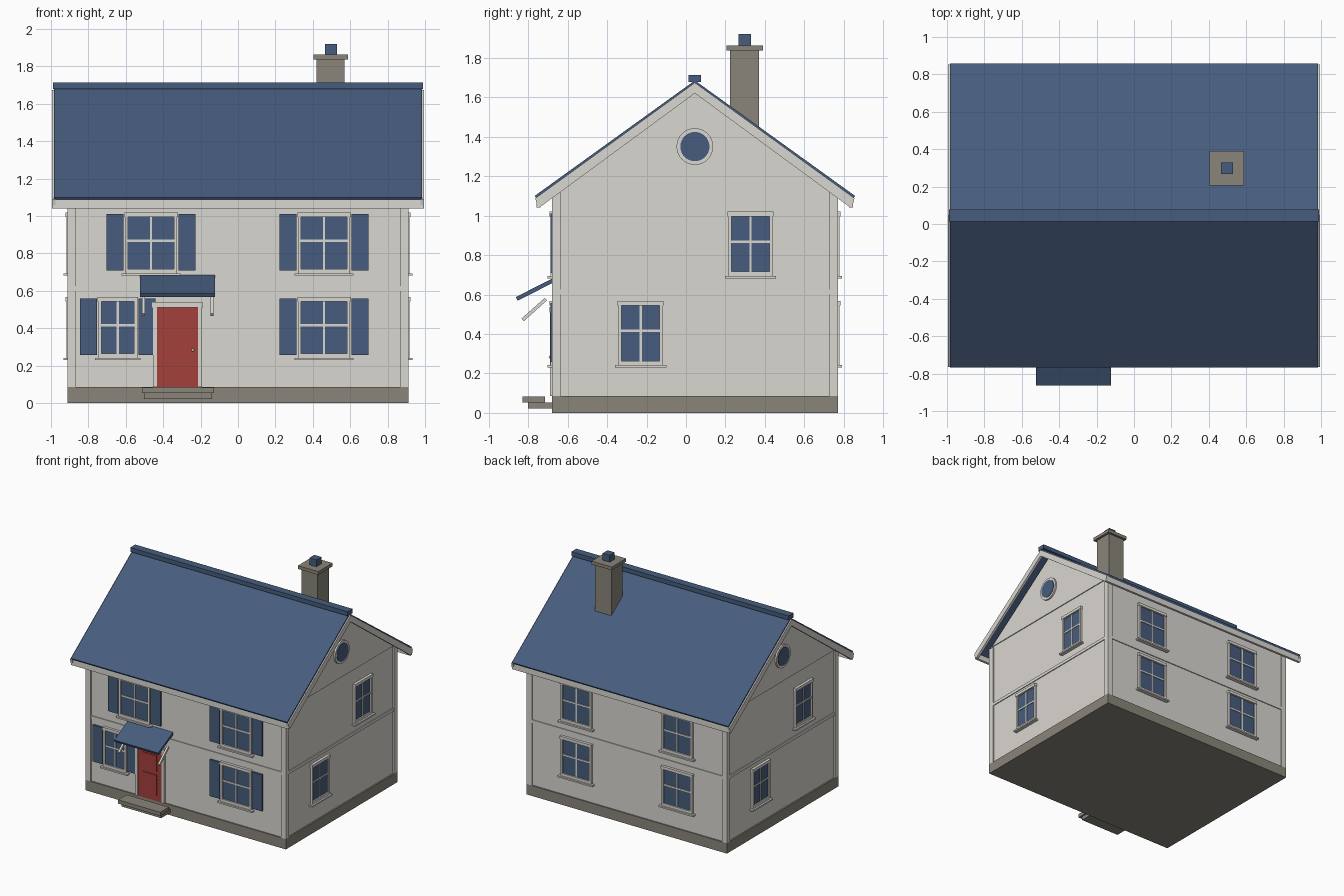
import bpy, bmesh, math
from mathutils import Matrix, Vector

if "Cube" in bpy.data.objects:
    bpy.data.objects.remove(bpy.data.objects["Cube"])


def material(name, rgb):
    m = bpy.data.materials.new(name)
    m.diffuse_color = (*rgb, 1)
    m.use_nodes = True
    m.node_tree.nodes["Principled BSDF"].inputs["Base Color"].default_value = m.diffuse_color
    return m


WHITE = material("warm white", (0.70, 0.68, 0.635))
BLUE = material("slate blue", (0.062, 0.108, 0.205))
RED = material("door red", (0.37, 0.05, 0.042))
STONE = material("stone grey", (0.255, 0.235, 0.195))


def finish(name, bm, mat):
    bmesh.ops.recalc_face_normals(bm, faces=bm.faces)
    me = bpy.data.meshes.new(name)
    bm.to_mesh(me)
    bm.free()
    me.materials.append(mat)
    ob = bpy.data.objects.new(name, me)
    bpy.context.collection.objects.link(ob)
    return ob


def boxes(name, mat, spans, M=Matrix()):
    """One object from boxes given as (x0, x1, y0, y1, z0, z1)."""
    bm = bmesh.new()
    for x0, x1, y0, y1, z0, z1 in spans:
        c = Matrix.Translation(((x0 + x1) / 2, (y0 + y1) / 2, (z0 + z1) / 2))
        s = Matrix.Diagonal((x1 - x0, y1 - y0, z1 - z0, 1))
        bmesh.ops.create_cube(bm, size=1, matrix=M @ c @ s)
    return finish(name, bm, mat)


def prism(name, mat, profile, spans):
    """Extrude a (y, z) profile along x for each (x0, x1)."""
    bm = bmesh.new()
    for x0, x1 in spans:
        f = bm.faces.new([bm.verts.new((x0, y, z)) for y, z in profile])
        g = bmesh.ops.extrude_face_region(bm, geom=[f])
        vs = [v for v in g["geom"] if isinstance(v, bmesh.types.BMVert)]
        bmesh.ops.translate(bm, vec=Vector((x1 - x0, 0, 0)), verts=vs)
    return finish(name, bm, mat)


RIDGE = 0.045
XW, YF, YB = 0.90, -0.67, 0.76

# foundation, walls and gables
boxes("foundation", STONE, [(-0.912, 0.912, -0.68, 0.77, 0, 0.085)])
prism("walls", WHITE, [(YF, 0.08), (YB, 0.08), (YB, 1.14), (RIDGE, 1.65), (YF, 1.14)], [(-XW, XW)])
prism("gable_panels", WHITE, [(-0.655, 1.137), (0.745, 1.137), (RIDGE, 1.64)],
      [(-0.907, -0.89), (0.89, 0.907)])

# corner boards and storey band
boxes("corner_boards", WHITE, [(min(a, b), max(a, b), y0, y1, 0.085, 1.125)
      for a, b in ((-0.912, -0.866), (0.866, 0.912)) for y0, y1 in ((-0.68, -0.637), (0.727, 0.77))])
boxes("storey_band", WHITE, [(-0.907, 0.907, -0.677, 0.767, 0.60, 0.625)])

# roof, rake boards, fascia and ridge cap
prism("roof", BLUE, [(-0.767, 1.10), (RIDGE, 1.685), (0.857, 1.10),
                     (0.844, 1.081), (RIDGE, 1.658), (-0.754, 1.081)], [(-0.985, 0.985)])
prism("rake_boards", WHITE, [(-0.764, 1.088), (RIDGE, 1.674), (0.854, 1.088), (0.842, 1.04),
                             (0.826, 1.046), (RIDGE, 1.62), (-0.736, 1.046), (-0.752, 1.04)],
      [(-0.995, -0.975), (0.975, 0.995)])
boxes("fascias", WHITE, [(-0.99, 0.99, -0.757, -0.737, 1.04, 1.086),
                         (-0.99, 0.99, 0.827, 0.847, 1.04, 1.086)])
boxes("ridge_cap", BLUE, [(-0.99, 0.99, 0.013, 0.077, 1.678, 1.713)])

# chimney
boxes("chimney", STONE, [(0.421, 0.569, 0.224, 0.371, 1.30, 1.836),
                         (0.403, 0.588, 0.205, 0.39, 1.836, 1.863)])
boxes("chimney_pot", BLUE, [(0.464, 0.528, 0.266, 0.33, 1.863, 1.92)])

# windows: local x runs along the wall, local -y points outward
WALLS = {"front": (0, -YF), "right": (90, XW), "back": (180, YB), "left": (-90, XW)}


def window(wall, u, z, half, shutters=False):
    deg, dist = WALLS[wall]
    M = Matrix.Rotation(math.radians(deg), 4, "Z") @ Matrix.Translation((u, -dist, z))
    label = f"{wall}_window"
    g = half - 0.017
    boxes(label + "_glass", BLUE, [(-g, g, -0.007, 0.005, 0.03, 0.315)], M)
    boxes(label + "_frame", WHITE, [
        (-half, -g, -0.018, 0.005, 0.01, 0.32), (g, half, -0.018, 0.005, 0.01, 0.32),
        (-half, half, -0.018, 0.005, 0.01, 0.034),
        (-half - 0.003, half + 0.003, -0.022, 0.005, 0.314, 0.338),
        (-half - 0.017, half + 0.017, -0.032, 0.005, 0, 0.012),
        (-0.006, 0.006, -0.013, 0, 0.03, 0.315), (-g, g, -0.013, 0, 0.18, 0.192)], M)
    if shutters:
        a, b = half + 0.006, half + 0.098
        boxes(label + "_shutters", BLUE, [(-b, -a, -0.016, 0.005, 0.028, 0.328),
                                          (a, b, -0.016, 0.005, 0.028, 0.328)], M)


LOW, HIGH = 0.23, 0.682
for u, z, half in ((-0.465, HIGH, 0.14), (0.46, HIGH, 0.14), (0.46, LOW, 0.14), (-0.643, LOW, 0.105)):
    window("front", u, z, half, True)
for z in (LOW, HIGH):
    for u in (-0.46, 0.46):
        window("back", u, z, 0.14)
window("right", 0.327, HIGH, 0.113)
window("right", -0.23, LOW, 0.113)
window("left", 0.23, HIGH, 0.113)
window("left", -0.327, LOW, 0.113)

# round attic windows
for side, s in (("right", 1), ("left", -1)):
    for part, mat, r, d in (("frame", WHITE, 0.093, 0.02), ("glass", BLUE, 0.074, 0.024)):
        bm = bmesh.new()
        M = Matrix.Translation((s * (0.90 + d / 2), RIDGE, 1.35)) @ Matrix.Rotation(math.pi / 2, 4, "Y")
        bmesh.ops.create_cone(bm, cap_ends=True, segments=32, radius1=r, radius2=r, depth=d, matrix=M)
        finish(f"{side}_attic_{part}", bm, mat)

# door with raised panels, frame and knob
boxes("door", RED, [(-0.434, -0.214, -0.683, -0.66, 0.085, 0.512),
                    (-0.388, -0.26, -0.688, -0.68, 0.135, 0.30),
                    (-0.388, -0.26, -0.688, -0.68, 0.325, 0.46)])
boxes("door_frame", WHITE, [(-0.455, -0.433, -0.69, -0.66, 0.085, 0.512),
                            (-0.215, -0.193, -0.69, -0.66, 0.085, 0.512),
                            (-0.46, -0.188, -0.693, -0.66, 0.51, 0.537)])
bm = bmesh.new()
bmesh.ops.create_uvsphere(bm, u_segments=10, v_segments=6, radius=0.008,
                          matrix=Matrix.Translation((-0.242, -0.688, 0.283)))
finish("door_knob", bm, WHITE)

# entrance steps
boxes("steps", STONE, [(-0.513, -0.128, -0.828, -0.716, 0.053, 0.084),
                       (-0.502, -0.14, -0.80, -0.675, 0.022, 0.053)])

# porch canopy and its slanted brackets
prism("canopy", BLUE, [(-0.863, 0.587), (-0.66, 0.69), (-0.66, 0.667), (-0.854, 0.568)],
      [(-0.524, -0.123)])
prism("canopy_brackets", WHITE, [(-0.834, 0.478), (-0.716, 0.583), (-0.704, 0.571), (-0.822, 0.465)],
      [(-0.512, -0.496), (-0.147, -0.131)])
